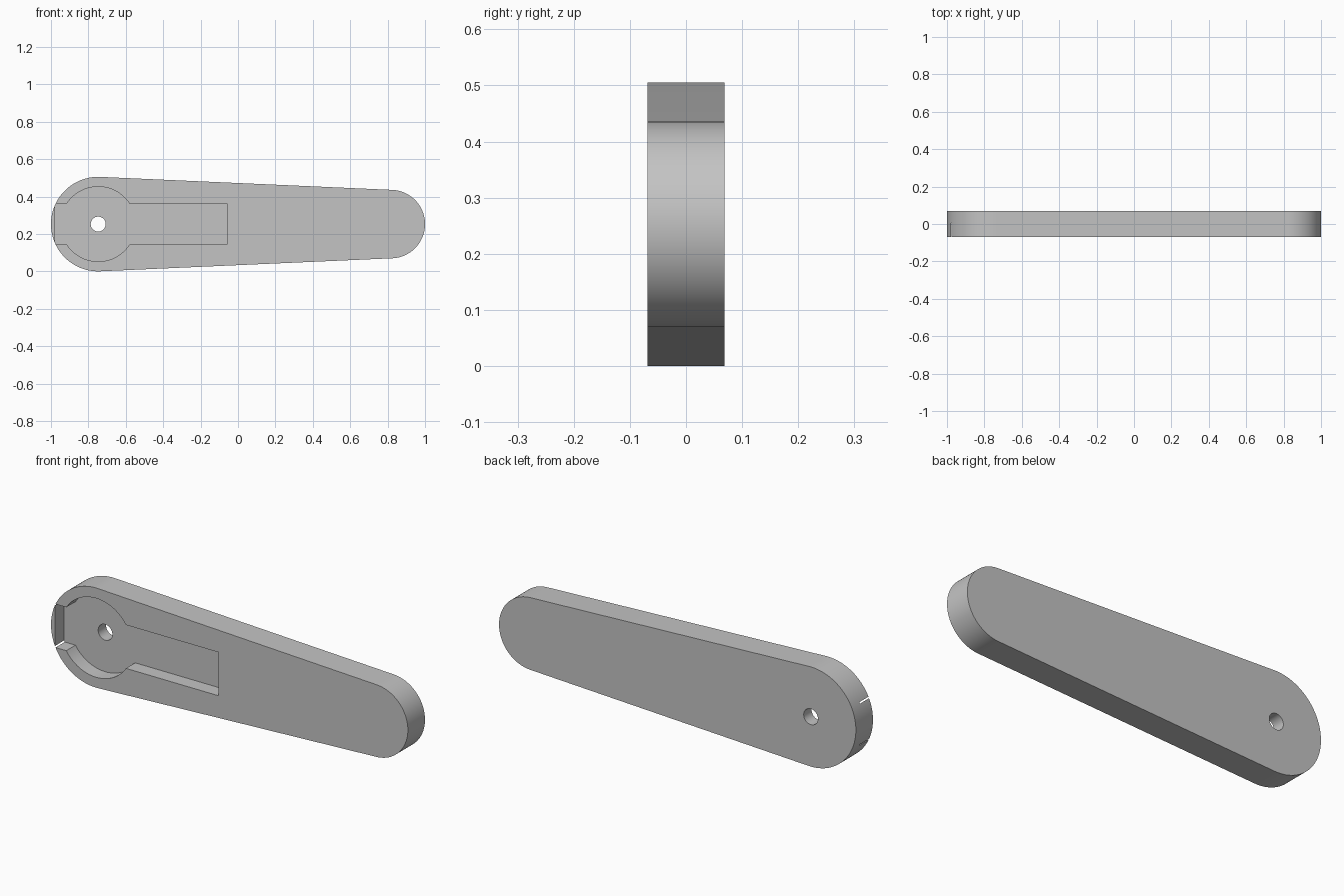
import bpy
import bmesh
from math import pi, cos, sin, asin

if "Cube" in bpy.data.objects:
    bpy.data.objects.remove(bpy.data.objects["Cube"], do_unlink=True)

HALF = 0.0685                   # half thickness
MID_Z = 0.2525                  # height of the centre line
BIG_X, BIG_R = -0.7475, 0.2525  # large rounded end
TIP_X, TIP_R = 0.817, 0.183     # small rounded end
POCKET_R, SLOT_HALF = 0.2, 0.11
SLOT_LEFT, SLOT_RIGHT = -0.978, -0.06
FLOOR_Y = 0.005

grey = bpy.data.materials.new("plain grey")
grey.use_nodes = True
grey.diffuse_color = (0.55, 0.55, 0.55, 1)
grey.node_tree.nodes["Principled BSDF"].inputs["Base Color"].default_value = grey.diffuse_color


def arc(cx, r, start, end, steps):
    angles = [start + (end - start) * i / steps for i in range(steps + 1)]
    return [(cx + r * cos(a), MID_Z + r * sin(a)) for a in angles]


def prism(name, outline, y0, y1):
    """Extrude an x-z outline from y0 to y1."""
    bm = bmesh.new()
    face = bm.faces.new([bm.verts.new((x, y0, z)) for x, z in outline])
    grown = bmesh.ops.extrude_face_region(bm, geom=[face])["geom"]
    verts = [v for v in grown if isinstance(v, bmesh.types.BMVert)]
    bmesh.ops.translate(bm, verts=verts, vec=(0, y1 - y0, 0))
    bmesh.ops.recalc_face_normals(bm, faces=bm.faces)
    mesh = bpy.data.meshes.new(name)
    bm.to_mesh(mesh)
    bm.free()
    mesh.materials.append(grey)
    obj = bpy.data.objects.new(name, mesh)
    bpy.context.collection.objects.link(obj)
    return obj


def cut(target, cutter):
    cutter.hide_render = True
    mod = target.modifiers.new("cut", "BOOLEAN")
    mod.operation = "DIFFERENCE"
    mod.solver = "EXACT"
    mod.object = cutter
    bpy.context.view_layer.objects.active = target
    bpy.ops.object.modifier_apply(modifier=mod.name)
    bpy.data.objects.remove(cutter, do_unlink=True)


# Tapered arm: two rounded ends joined by their tangents
tangent = pi / 2 - asin((BIG_R - TIP_R) / (TIP_X - BIG_X))
outline = arc(BIG_X, BIG_R, tangent, 2 * pi - tangent, 72)
outline += arc(TIP_X, TIP_R, -tangent, tangent, 64)
arm = prism("lever_arm", outline, -HALF, HALF)

# Keyhole pocket in the front: a disc crossed by a straight slot
a = asin(SLOT_HALF / POCKET_R)
top, bottom = MID_Z + SLOT_HALF, MID_Z - SLOT_HALF
pocket = [(SLOT_RIGHT, bottom), (SLOT_RIGHT, top)]
pocket += arc(BIG_X, POCKET_R, a, pi - a, 36)
pocket += [(SLOT_LEFT, top), (SLOT_LEFT, bottom)]
pocket += arc(BIG_X, POCKET_R, pi + a, 2 * pi - a, 36)
cut(arm, prism("pocket_cutter", pocket, -HALF - 0.1, FLOOR_Y))

# Pivot hole through the pocket floor
hole = arc(BIG_X, 0.04, 0, 2 * pi, 40)[:-1]
cut(arm, prism("hole_cutter", hole, -HALF - 0.1, HALF + 0.1))

# Smooth curved rims, crisp flat edges
bpy.ops.object.select_all(action="DESELECT")
arm.select_set(True)
bpy.context.view_layer.objects.active = arm
bpy.ops.object.shade_smooth_by_angle(angle=pi / 6)
